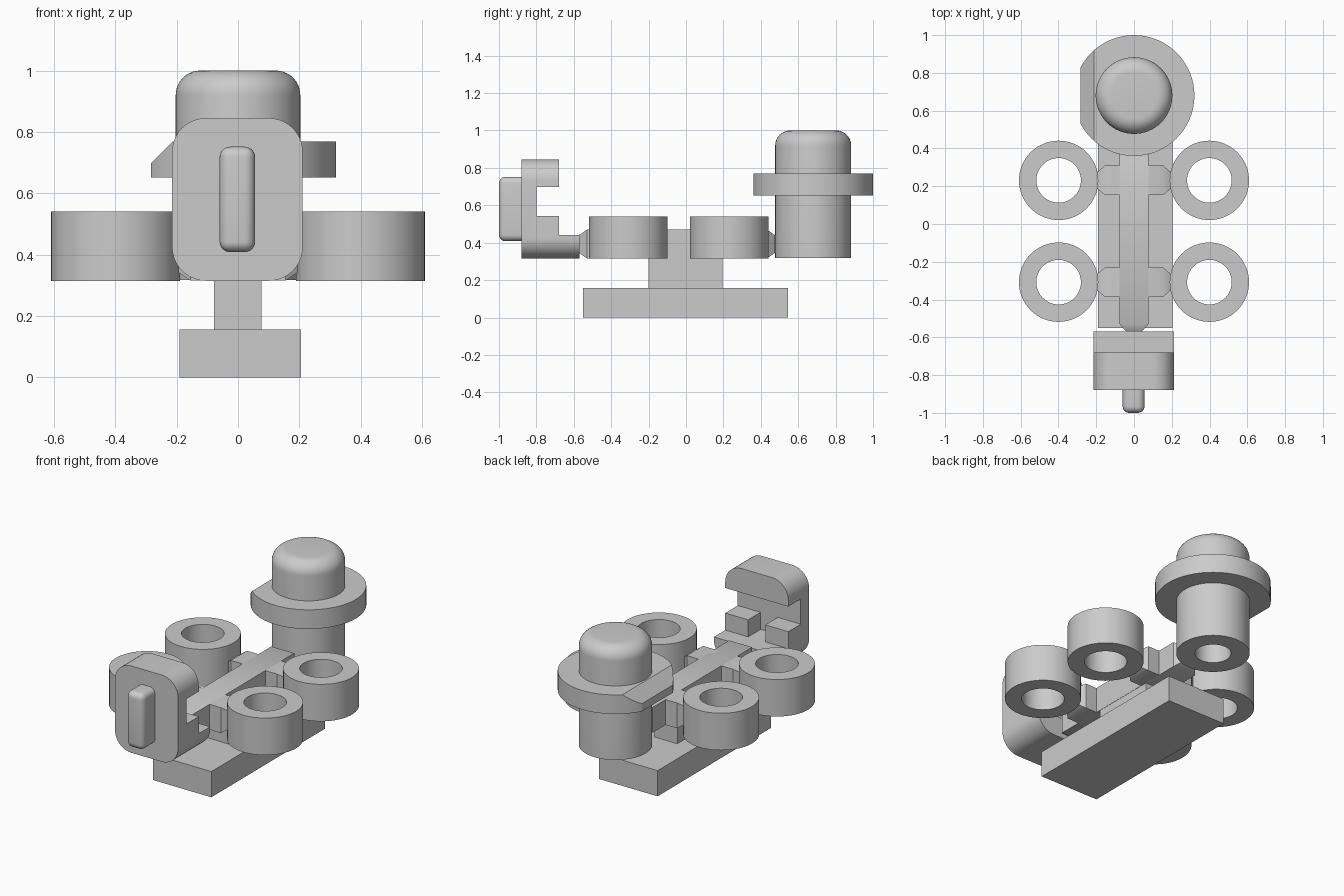
import bpy, bmesh, math
from mathutils import Vector, Matrix

if "Cube" in bpy.data.objects:
    bpy.data.objects.remove(bpy.data.objects["Cube"], do_unlink=True)

GREY = (0.6, 0.6, 0.6, 1)
grey = bpy.data.materials.new("plain grey")
grey.use_nodes = True
grey.diffuse_color = GREY
grey.node_tree.nodes["Principled BSDF"].inputs["Base Color"].default_value = GREY


def finish(name, bm, location=(0, 0, 0)):
    bmesh.ops.recalc_face_normals(bm, faces=bm.faces)
    mesh = bpy.data.meshes.new(name)
    bm.to_mesh(mesh)
    bm.free()
    mesh.materials.append(grey)
    obj = bpy.data.objects.new(name, mesh)
    obj.location = location
    bpy.context.collection.objects.link(obj)
    bpy.ops.object.select_all(action='DESELECT')
    obj.select_set(True)
    bpy.context.view_layer.objects.active = obj
    bpy.ops.object.shade_smooth_by_angle(angle=math.radians(35))
    return obj


def box_mesh(low, high):
    bm = bmesh.new()
    low, high = Vector(low), Vector(high)
    bmesh.ops.create_cube(bm, size=1, matrix=Matrix.Translation((low + high) / 2)
                          @ Matrix.Diagonal((*(high - low), 1)))
    return bm


def box(name, low, high):
    return finish(name, box_mesh(low, high))


def lathe_mesh(profile, closed=False, steps=64):
    """Turn a (radius, height) profile around the z axis."""
    bm = bmesh.new()
    rows = [[bm.verts.new((r * math.cos(a), r * math.sin(a), z))
             for a in (math.tau * i / steps for i in range(steps))]
            for r, z in profile]
    pairs = list(zip(rows, rows[1:])) + ([(rows[-1], rows[0])] if closed else [])
    for a, b in pairs:
        for i in range(steps):
            j = (i + 1) % steps
            bm.faces.new((a[i], a[j], b[j], b[i]))
    bmesh.ops.remove_doubles(bm, verts=bm.verts, dist=1e-5)
    return bm


def tapered_gate(name, location, turn, start, length):
    """Bar running along its own +x that ends in a tapered tip."""
    half, tip = 0.0775, 0.045
    bm = box_mesh((start, -half, -half), (length, half, half))
    end = max(bm.faces, key=lambda f: f.calc_center_median().x)
    new = bmesh.ops.extrude_discrete_faces(bm, faces=[end])["faces"][0]
    for v in new.verts:
        v.co = (length + tip, v.co.y * 0.5, v.co.z * 0.6)
    bmesh.ops.rotate(bm, verts=bm.verts, matrix=Matrix.Rotation(turn, 3, 'Z'))
    return finish(name, bm, location)


# Base plate and upright stem
box("base_plate", (-0.19, -0.55, 0), (0.205, 0.545, 0.157))
box("stem", (-0.078, -0.2, 0.157), (0.076, 0.195, 0.35))

# Central runner with tapered ends
RUN_Z = 0.393
tapered_gate("runner_back", (0, 0, RUN_Z), math.pi / 2, 0, 0.432)
tapered_gate("runner_front", (0, 0, RUN_Z), -math.pi / 2, 0, 0.528)

# Four rings with their side gates
for end, y in (("back", 0.231), ("front", -0.308)):
    for side, s in (("left", 1), ("right", -1)):
        tapered_gate(f"{end}_{side}_gate", (0, y, RUN_Z),
                     0 if s > 0 else math.pi, 0.05, 0.155)
        ring = lathe_mesh([(0.21, 0.315), (0.21, 0.541), (0.118, 0.541), (0.118, 0.315)],
                          closed=True)
        finish(f"{end}_{side}_ring", ring, (s * 0.399, y, 0))

# Front clamp: C-shaped side profile with rounded outer corners
LEFT, RIGHT = 0.211, -0.215
profile = [(-0.88, 0.315), (-0.57, 0.315), (-0.57, 0.44), (-0.8, 0.44),
           (-0.8, 0.697), (-0.68, 0.697), (-0.68, 0.845), (-0.88, 0.845)]
bm = bmesh.new()
face = bm.faces.new([bm.verts.new((RIGHT, y, z)) for y, z in profile])
geom = bmesh.ops.extrude_face_region(bm, geom=[face])["geom"]
bmesh.ops.translate(bm, vec=(LEFT - RIGHT, 0, 0),
                    verts=[g for g in geom if isinstance(g, bmesh.types.BMVert)])
corners = [e for e in bm.edges
           if abs(e.verts[0].co.y - e.verts[1].co.y) > 0.1
           and all(v.co.z < 0.32 or v.co.z > 0.84 for v in e.verts)]
bmesh.ops.bevel(bm, geom=corners, offset=0.11, segments=10, profile=0.5, affect='EDGES')
finish("clamp_body", bm)
box("clamp_left_block", (0.056, -0.8, 0.44), (LEFT, -0.68, 0.544))
box("clamp_right_block", (RIGHT, -0.8, 0.44), (-0.06, -0.68, 0.544))

# Rounded handle on the clamp face
bm = box_mesh((-0.06, -1, 0.408), (0.056, -0.86, 0.752))
edges = [e for e in bm.edges if any(v.co.y < -0.9 for v in e.verts)]
bmesh.ops.bevel(bm, geom=edges, offset=0.035, segments=6, profile=0.5, affect='EDGES')
finish("clamp_handle", bm)

# Back plug: round body with a filleted top and a blind hole below
R, FILLET, TOP, BACK_Y = 0.203, 0.08, 1.0, 0.68
arc = [(R - FILLET + FILLET * math.sin(a), TOP - FILLET + FILLET * math.cos(a))
       for a in (math.pi / 2 * i / 10 for i in range(11))]
bm = lathe_mesh([(0, TOP)] + arc + [(R, 0.317), (0.1, 0.317), (0.1, 0.65), (0, 0.65)])
finish("plug_body", bm, (0, BACK_Y, 0))

# Flange with a flat and a chamfer on its right side
bm = lathe_mesh([(0, 0.652), (0.32, 0.652), (0.32, 0.769), (0, 0.769)])
for point, normal in (((-0.283, 0, 0), (-1, 0, 0)), ((-0.213, 0, 0.769), (-1, 0, 1))):
    bmesh.ops.bisect_plane(bm, geom=bm.verts[:] + bm.edges[:] + bm.faces[:],
                           plane_co=point, plane_no=normal, clear_outer=True)
    bmesh.ops.holes_fill(bm, edges=[e for e in bm.edges if e.is_boundary], sides=0)
finish("plug_flange", bm, (0, BACK_Y, 0))
